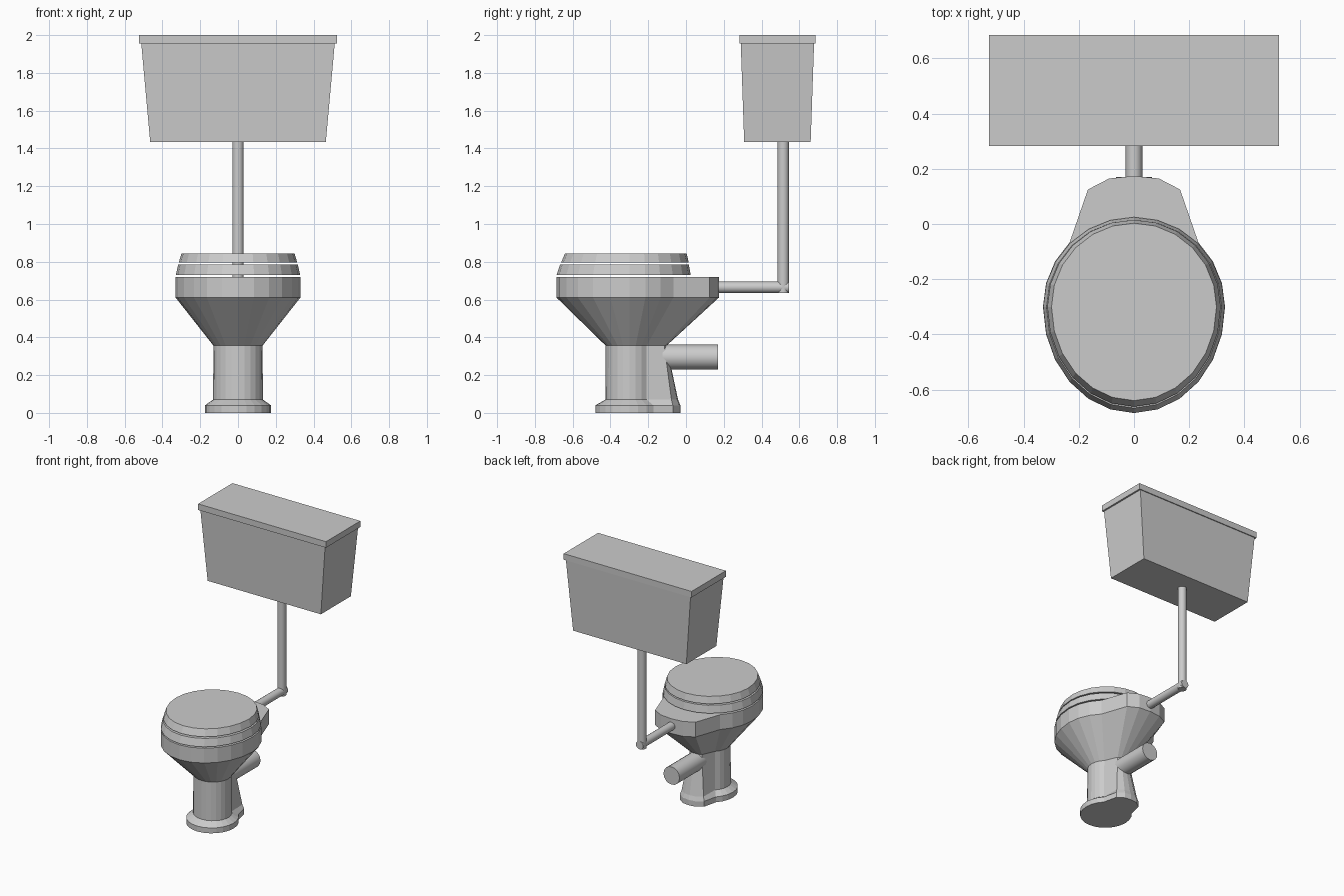
import bpy, bmesh, math
from mathutils import Vector

cube = bpy.data.objects.get("Cube")
if cube:
    bpy.data.objects.remove(cube, do_unlink=True)

SIDES = 24
CENTRE = -0.3

ceramic = bpy.data.materials.new("grey ceramic")
ceramic.use_nodes = True
GREY = (0.6, 0.6, 0.6, 1)
ceramic.diffuse_color = GREY
ceramic.node_tree.nodes["Principled BSDF"].inputs["Base Color"].default_value = GREY


def egg(z, rx, front, rear, tail=None):
    """Egg outline; tail = (half width, y) for the three steps at the back."""
    ring = []
    for i in range(SIDES):
        a = math.tau * i / SIDES
        c = math.cos(a)
        step = min(i, SIDES - i)
        if tail and step < len(tail):
            x, y = tail[step]
            x = math.copysign(x, math.sin(a))
        else:
            x, y = rx * math.sin(a), CENTRE + c * (rear if c > 0 else front)
        ring.append((x, y, z))
    return ring


def loft(name, rings, cyclic=False):
    bm = bmesh.new()
    loops = [[bm.verts.new(p) for p in ring] for ring in rings]
    pairs = list(zip(loops, loops[1:]))
    if cyclic:
        pairs.append((loops[-1], loops[0]))
    else:
        bm.faces.new(loops[0])
        bm.faces.new(loops[-1])
    for a, b in pairs:
        n = len(a)
        for i in range(n):
            j = (i + 1) % n
            bm.faces.new((a[i], a[j], b[j], b[i]))
    bmesh.ops.recalc_face_normals(bm, faces=bm.faces)
    mesh = bpy.data.meshes.new(name)
    bm.to_mesh(mesh)
    bm.free()
    mesh.materials.append(ceramic)
    obj = bpy.data.objects.new(name, mesh)
    bpy.context.collection.objects.link(obj)
    return obj


def box_ring(z, hx, y0, y1):
    return [(-hx, y0, z), (hx, y0, z), (hx, y1, z), (-hx, y1, z)]


def pipe(name, start, end, radius, sides=16):
    start, end = Vector(start), Vector(end)
    turn = (end - start).to_track_quat('Z', 'Y')
    rings = []
    for p in (start, end):
        rings.append([p + turn @ Vector((radius * math.cos(math.tau * i / sides),
                                         radius * math.sin(math.tau * i / sides), 0))
                      for i in range(sides)])
    obj = loft(name, rings)
    bpy.ops.object.select_all(action='DESELECT')
    obj.select_set(True)
    bpy.context.view_layer.objects.active = obj
    bpy.ops.object.shade_smooth_by_angle(angle=math.radians(40))


# Pedestal: round column with a spreading heel at the back
foot_tail = [(0, -0.03), (0.05, -0.036), (0.1, -0.07)]
heel_tail = [(0, -0.042), (0.045, -0.047), (0.09, -0.077)]
neck_tail = [(0, -0.103), (0.025, -0.106), (0.05, -0.115)]
loft("pedestal", [
    egg(0, 0.175, 0.18, 0.18, foot_tail),
    egg(0.04, 0.175, 0.18, 0.18, foot_tail),
    egg(0.07, 0.132, 0.127, 0.13, heel_tail),
    egg(0.356, 0.13, 0.125, 0.13, neck_tail),
])

# Bowl: cone, upright rim with a rear shelf, and a hollow basin
rim_tail = [(0, 0.174), (0.09, 0.165), (0.167, 0.125)]
loft("bowl", [
    egg(0.356, 0.13, 0.125, 0.13, neck_tail),
    egg(0.61, 0.33, 0.385, 0.33, rim_tail),
    egg(0.72, 0.33, 0.385, 0.33, rim_tail),
    egg(0.72, 0.25, 0.3, 0.25),
    egg(0.6, 0.23, 0.27, 0.22),
    egg(0.45, 0.1, 0.1, 0.1),
])

# Seat ring and closed lid
loft("seat", [
    egg(0.73, 0.329, 0.385, 0.325),
    egg(0.785, 0.317, 0.367, 0.315),
    egg(0.785, 0.23, 0.27, 0.22),
    egg(0.73, 0.23, 0.27, 0.22),
], cyclic=True)
loft("lid", [
    egg(0.795, 0.314, 0.362, 0.315),
    egg(0.845, 0.299, 0.34, 0.303),
])

# Pipes
pipe("waste_pipe", (0, -0.16, 0.295), (0, 0.17, 0.295), 0.066)
pipe("inlet_pipe", (0, 0.13, 0.665), (0, 0.545, 0.665), 0.03)
pipe("down_pipe", (0, 0.515, 0.635), (0, 0.515, 1.45), 0.03)

# Cistern
loft("cistern", [box_ring(1.435, 0.465, 0.308, 0.66),
                 box_ring(1.955, 0.512, 0.29, 0.678)])
loft("cistern_lid", [box_ring(1.955, 0.525, 0.282, 0.685),
                     box_ring(2.0, 0.525, 0.282, 0.685)])
